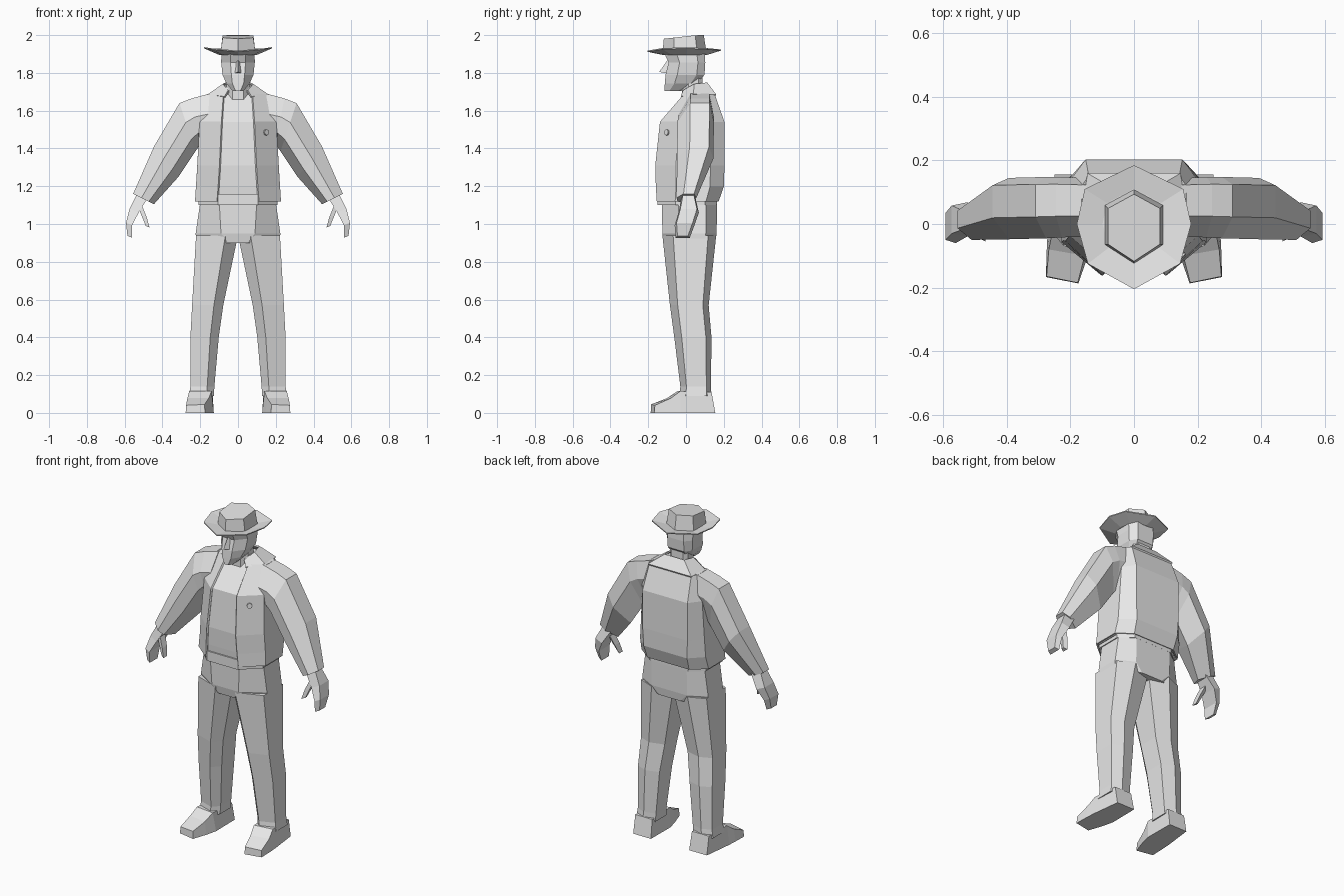
import bpy, bmesh
from mathutils import Vector

if "Cube" in bpy.data.objects:
    bpy.data.objects.remove(bpy.data.objects["Cube"])

grey = bpy.data.materials.new("plain_grey")
grey.diffuse_color = (0.8, 0.8, 0.8, 1)
grey.use_nodes = True
grey.node_tree.nodes["Principled BSDF"].inputs["Base Color"].default_value = grey.diffuse_color


def loft(name, rings, closed=True, thick=0.0):
    """Skin a stack of equal-length point rings; open strips may be thickened."""
    bm = bmesh.new()
    vs = [[bm.verts.new(p) for p in r] for r in rings]
    n = len(rings[0])
    for a, b in zip(vs, vs[1:]):
        for i in range(n if closed else n - 1):
            j = (i + 1) % n
            bm.faces.new((a[i], a[j], b[j], b[i]))
    if closed:
        bm.faces.new(vs[0][::-1])
        bm.faces.new(vs[-1])
    bmesh.ops.recalc_face_normals(bm, faces=bm.faces)
    me = bpy.data.meshes.new(name)
    bm.to_mesh(me)
    bm.free()
    me.materials.append(grey)
    ob = bpy.data.objects.new(name, me)
    bpy.context.collection.objects.link(ob)
    if thick:
        m = ob.modifiers.new("thickness", 'SOLIDIFY')
        m.thickness = thick
        m.offset = 0
    return ob


def sym(half):
    """Right-hand points followed by their mirrored copies, in reverse."""
    return half + [(-x, y, z) for x, y, z in half[::-1]]


def octagon(z, w, yf, yb, wf, wb, inset=0.0):
    """Eight-sided body section: flat front, flat sides, flat back."""
    w, yf, yb = w - inset, yf + inset, yb - inset
    d = yb - yf
    return sym([(wf, yf, z), (w, yf + .3 * d, z), (w, yb - .2 * d, z), (wb, yb, z)])


def flip(ring, s):
    return [(s * x, y, z) for x, y, z in ring]


# Hat: brim with upturned sides, and a tapered six-sided crown
edge = [(0, .185, 1.918), (.155, .11, 1.925), (.18, 0, 1.93),
        (.145, -.125, 1.925), (0, -.205, 1.912)]
edge += [(-x, y, z) for x, y, z in edge[3:0:-1]]
loft("hat_brim", [[(x * .55, y * .6, 1.895) for x, y, z in edge],
                  edge,
                  [(x, y, z + .006) for x, y, z in edge],
                  [(x * .55, y * .6, 1.912) for x, y, z in edge]])
crown = [(0, .11), (.093, .06), (.093, -.065), (0, -.125),
         (-.093, -.065), (-.093, .06)]
loft("hat_crown", [[(x, y, 1.9) for x, y in crown],
                   [(x * .88, y * .9 - .005, min(2, 1.993 + .1 * y)) for x, y in crown]])

# Head, nose and neck
loft("head", [octagon(*r) for r in (
    (1.703, .028, -.115, -.03, .012, .02),
    (1.745, .062, -.112, .06, .03, .04),
    (1.79, .082, -.108, .098, .035, .055),
    (1.855, .089, -.092, .102, .04, .055),
    (1.905, .088, -.115, .1, .04, .055))])
loft("nose", [[(-.02, -.1, 1.797), (0, -.142, 1.805), (.02, -.1, 1.797)],
              [(-.008, -.09, 1.865), (0, -.1, 1.865), (.008, -.09, 1.865)]])
loft("neck", [octagon(z, .06, -.02, .088, .03, .04) for z in (1.64, 1.8)])

# Torso: shirt body inside an open jacket
torso = [(1.12, .227, -.155, .172, .108, .14),
         (1.2, .222, -.16, .2, .102, .145),
         (1.31, .215, -.163, .203, .095, .15),
         (1.54, .203, -.138, .203, .085, .15),
         (1.685, .165, -.012, .152, .075, .14)]
shirt = [octagon(*r, inset=.014) for r in torso]
shirt.append(octagon(1.725, .08, -.005, .11, .03, .06))
loft("shirt", shirt)
loft("belt", [octagon(z, .208, -.152, .165, .105, .13) for z in (1.1, 1.16)])


def jacket_strip(r):
    """Rotate the section so the strip starts and ends at the open front."""
    return octagon(*r, inset=.004)


loft("jacket", [jacket_strip(r) for r in torso], closed=False, thick=.01)

# Turned-down collar, open at the throat
loft("collar", [
    sym([(.07, -.025, 1.672), (.158, .04, 1.682), (.145, .158, 1.682)]),
    sym([(.05, -.012, 1.705), (.078, .045, 1.738), (.065, .11, 1.745)])],
    closed=False, thick=.01)

# Trouser seat
loft("trouser_seat", [octagon(*r) for r in (
    (.9, .222, -.115, .155, .05, .07),
    (.95, .224, -.125, .162, .09, .12),
    (1.13, .198, -.128, .165, .1, .12))])


def leg_ring(z, xi, xo, yf, yb):
    d, w = yb - yf, xo - xi
    return [(xo, yf + .2 * d, z), (xo, yb - .15 * d, z), (xi + .55 * w, yb, z),
            (xi, yb - .12 * d, z), (xi, yf + .25 * d, z), (xi + .3 * w, yf, z)]


def sleeve_ring(xo, zo, xi, zi, yf, yb):
    """Four-cornered section whose underside slopes up to the front."""
    d = yb - yf
    o, i = Vector((xo, 0, zo)), Vector((xi, 0, zi))
    at = lambda t, y: tuple(i.lerp(o, t) + Vector((0, y, 0)))
    return [at(1, yf + .35 * d), at(1, yb - .12 * d), at(.6, yb),
            at(0, yb - .3 * d), at(.25, yf + .05 * d), at(.6, yf)]


def slab_ring(x, z, t, yf, yb):
    return [(x + t, yf + .01, z + t * .4), (x + t, yb - .01, z + t * .4),
            (x - t, yb, z - t * .4), (x - t, yf, z - t * .4)]


for s, side in ((1, "left"), (-1, "right")):
    # Trouser leg
    loft(side + "_trouser_leg", [flip(leg_ring(*r), s) for r in (
        (.94, .0, .222, -.125, .16),
        (.57, .078, .243, -.085, .12),
        (.4, .102, .252, -.062, .135),
        (.14, .125, .252, -.03, .132),
        (.09, .128, .26, -.035, .135))])

    # Shoe: heel, instep and blunt toe turned outwards
    loft(side + "_shoe", [flip(r, s) for r in (
        [(.13, .155, 0), (.25, .155, 0), (.25, .135, .11), (.135, .135, .11)],
        [(.128, -.03, 0), (.272, -.03, 0), (.258, -.03, .115), (.14, -.045, .115)],
        [(.145, -.1, 0), (.275, -.09, 0), (.268, -.08, .078), (.155, -.1, .078)],
        [(.175, -.187, 0), (.277, -.167, 0), (.275, -.165, .04), (.177, -.185, .045)])])

    # Sleeve
    loft(side + "_sleeve", [flip(sleeve_ring(*r), s) for r in (
        (.15, 1.69, .17, 1.42, -.04, .145),
        (.245, 1.665, .2, 1.42, -.042, .148),
        (.31, 1.64, .225, 1.385, -.045, .148),
        (.445, 1.41, .315, 1.25, -.048, .145),
        (.555, 1.16, .445, 1.105, -.05, .055))])

    # Hand with joined fingers, and a thumb
    loft(side + "_hand", [flip(slab_ring(*r), s) for r in (
        (.505, 1.15, .028, -.025, .05),
        (.55, 1.07, .024, -.04, .068),
        (.577, 1.0, .016, -.06, .045),
        (.573, .932, .012, -.055, .02))])
    loft(side + "_thumb", [flip(slab_ring(*r), s) for r in (
        (.525, 1.11, .014, -.03, .02),
        (.497, 1.04, .014, -.045, .0),
        (.478, .985, .01, -.055, -.02))])

# Small round pin on the jacket chest
bpy.ops.mesh.primitive_cylinder_add(vertices=8, radius=.016, depth=.008,
                                    location=(.15, -.102, 1.485))
pin = bpy.context.object
pin.name = "chest_pin"
pin.rotation_euler = Vector((.65, -.75, .1)).to_track_quat('Z', 'Y').to_euler()
pin.data.materials.append(grey)
